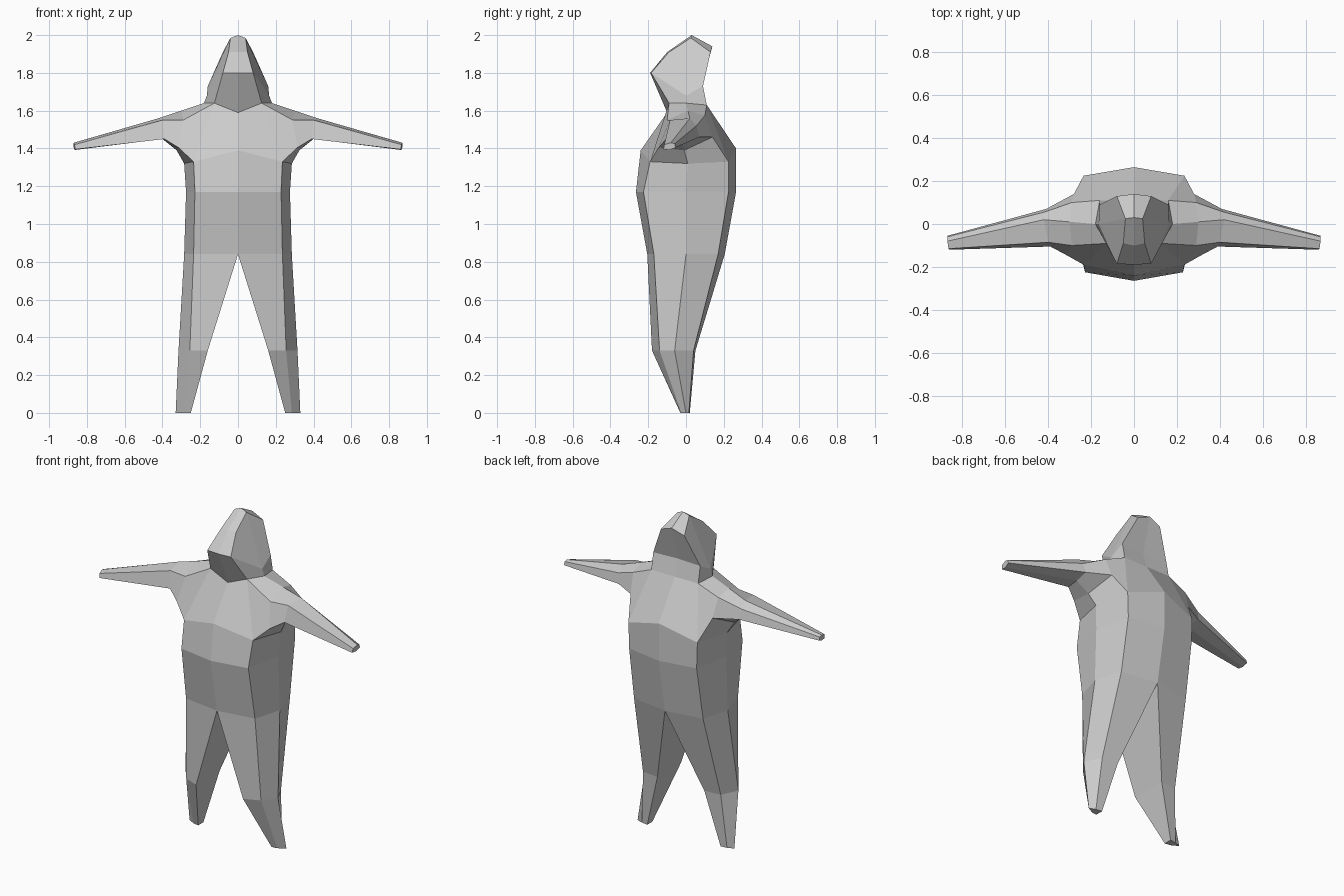
import bpy, bmesh

# Half-body cross sections, each running front centre -> side -> back centre
crown = (0, .03, 2.0)
skull = [(0, -.10, 1.91), (.05, -.09, 1.91), (.04, .025, 1.985), (.08, .13, 1.91), (0, .14, 1.94)]
hood = [(0, -.19, 1.80), (.08, -.185, 1.80), (.165, 0, 1.68), (.16, .09, 1.73), (0, .08, 1.73)]
neck = [(0, -.10, 1.59), (.125, -.09, 1.64), (.18, 0, 1.64), (.16, .11, 1.63), (0, .11, 1.63)]
chest = [(0, -.24, 1.39), (.235, -.19, 1.33), (.285, .01, 1.32), (.235, .225, 1.33), (0, .265, 1.40)]
waist = [(0, -.265, 1.17), (.228, -.225, 1.17), (.275, 0, 1.17), (.23, .225, 1.17), (0, .265, 1.17)]
hips = [(0, -.205, .84), (.235, -.17, .84), (.285, 0, .84), (.235, .17, .84), (0, .205, .84)]
shin = [(.16, -.18, .33), (.255, -.14, .33), (.315, -.06, .33), (.265, .04, .33), (.16, .05, .33)]
foot = [(.25, -.03, 0), (.285, -.025, 0), (.33, 0, 0), (.29, .015, 0), (.25, .02, 0)]

# Arm rings, running top front -> top -> back -> underside -> front low
socket = neck[1:4] + chest[3:0:-1]
shoulder = [(.29, -.10, 1.55), (.30, .01, 1.60), (.29, .10, 1.575),
            (.28, .14, 1.46), (.325, -.01, 1.39), (.315, -.145, 1.405)]
upper_arm = [(.40, -.085, 1.55), (.42, .02, 1.56), (.42, .055, 1.52),
             (.41, .07, 1.46), (.40, -.02, 1.45), (.39, -.105, 1.45)]
hand = [(.865, -.115, 1.42), (.87, -.08, 1.43), (.87, -.06, 1.425),
        (.87, -.055, 1.405), (.865, -.085, 1.392), (.862, -.12, 1.395)]

bm = bmesh.new()


def face(*points):
    """Add one face on each side of the body."""
    for side in (1, -1):
        bm.faces.new([bm.verts.new((side * x, y, z)) for x, y, z in points])


def loft(rings, closed):
    for a, b in zip(rings, rings[1:]):
        n = len(a)
        for i in range(n if closed else n - 1):
            j = (i + 1) % n
            face(a[i], a[j], b[j], b[i])


# Head, torso and the flat crown
loft([skull, hood, neck], False)
face(skull[0], skull[1], skull[2], crown)
face(crown, skull[2], skull[3], skull[4])
face(neck[0], neck[1], chest[1], chest[0])
face(neck[3], neck[4], chest[4], chest[3])
loft([chest, waist, hips], False)

# Legs and arms with closed ends
loft([hips, shin, foot], True)
face(*foot)
loft([socket, shoulder, upper_arm, hand], True)
face(*hand)

bmesh.ops.remove_doubles(bm, verts=bm.verts[:], dist=.0005)
bmesh.ops.recalc_face_normals(bm, faces=bm.faces[:])

mesh = bpy.data.meshes.new("body")
bm.to_mesh(mesh)
bm.free()
body = bpy.data.objects.new("body", mesh)
bpy.context.collection.objects.link(body)

grey = bpy.data.materials.new("light grey")
grey.diffuse_color = (.6, .6, .6, 1)
mesh.materials.append(grey)
